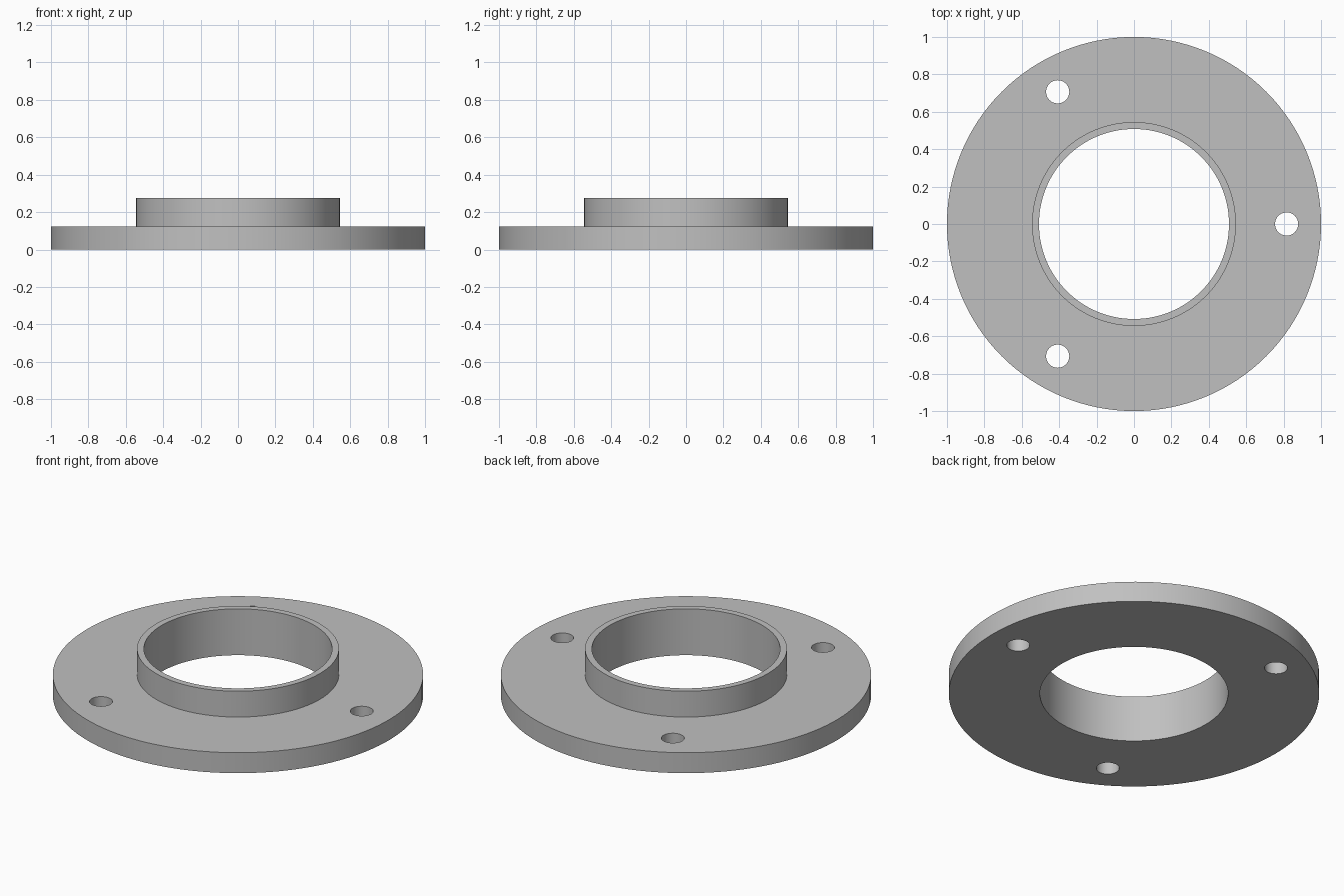
import bpy
import bmesh
from math import cos, sin, tau, radians

cube = bpy.data.objects.get("Cube")
if cube:
    bpy.data.objects.remove(cube, do_unlink=True)

OUTER_R, COLLAR_R, BORE_R = 1.0, 0.545, 0.508
PLATE_H, TOTAL_H = 0.122, 0.276
BOLT_CIRCLE, BOLT_R = 0.816, 0.062
SEGMENTS = 128

grey = bpy.data.materials.new("plain grey")
grey.use_nodes = True
colour = (0.53, 0.53, 0.53, 1)
grey.diffuse_color = colour
grey.node_tree.nodes["Principled BSDF"].inputs["Base Color"].default_value = colour


def lathe(name, profile):
    """Revolve a closed (radius, height) profile around z."""
    bm = bmesh.new()
    rings = [[bm.verts.new((r * cos(tau * i / SEGMENTS), r * sin(tau * i / SEGMENTS), z))
              for r, z in profile] for i in range(SEGMENTS)]
    n = len(profile)
    for i, ring in enumerate(rings):
        following = rings[(i + 1) % SEGMENTS]
        for j in range(n):
            k = (j + 1) % n
            bm.faces.new((ring[j], following[j], following[k], ring[k]))
    bmesh.ops.recalc_face_normals(bm, faces=bm.faces)
    mesh = bpy.data.meshes.new(name)
    bm.to_mesh(mesh)
    bm.free()
    obj = bpy.data.objects.new(name, mesh)
    bpy.context.collection.objects.link(obj)
    mesh.materials.append(grey)
    return obj


# Flange plate with raised collar and central bore
flange = lathe("flange", [(BORE_R, 0), (OUTER_R, 0), (OUTER_R, PLATE_H),
                          (COLLAR_R, PLATE_H), (COLLAR_R, TOTAL_H), (BORE_R, TOTAL_H)])

# Three evenly spaced bolt holes
cutters = []
for i in range(3):
    a = tau * i / 3
    bpy.ops.mesh.primitive_cylinder_add(
        vertices=48, radius=BOLT_R, depth=0.5,
        location=(BOLT_CIRCLE * cos(a), BOLT_CIRCLE * sin(a), PLATE_H / 2))
    cutter = bpy.context.object
    cutter.name = "bolt_hole_cutter"
    cutter.data.materials.append(grey)
    cutter.hide_render = True
    cut = flange.modifiers.new("bolt hole", "BOOLEAN")
    cut.operation = "DIFFERENCE"
    cut.solver = "EXACT"
    cut.object = cutter
    cutters.append(cutter)

bpy.ops.object.select_all(action="DESELECT")
flange.select_set(True)
bpy.context.view_layer.objects.active = flange
for name in [m.name for m in flange.modifiers]:
    bpy.ops.object.modifier_apply(modifier=name)
for cutter in cutters:
    bpy.data.objects.remove(cutter, do_unlink=True)

# Smooth walls with crisp rims
bpy.ops.object.shade_smooth_by_angle(angle=radians(30))
